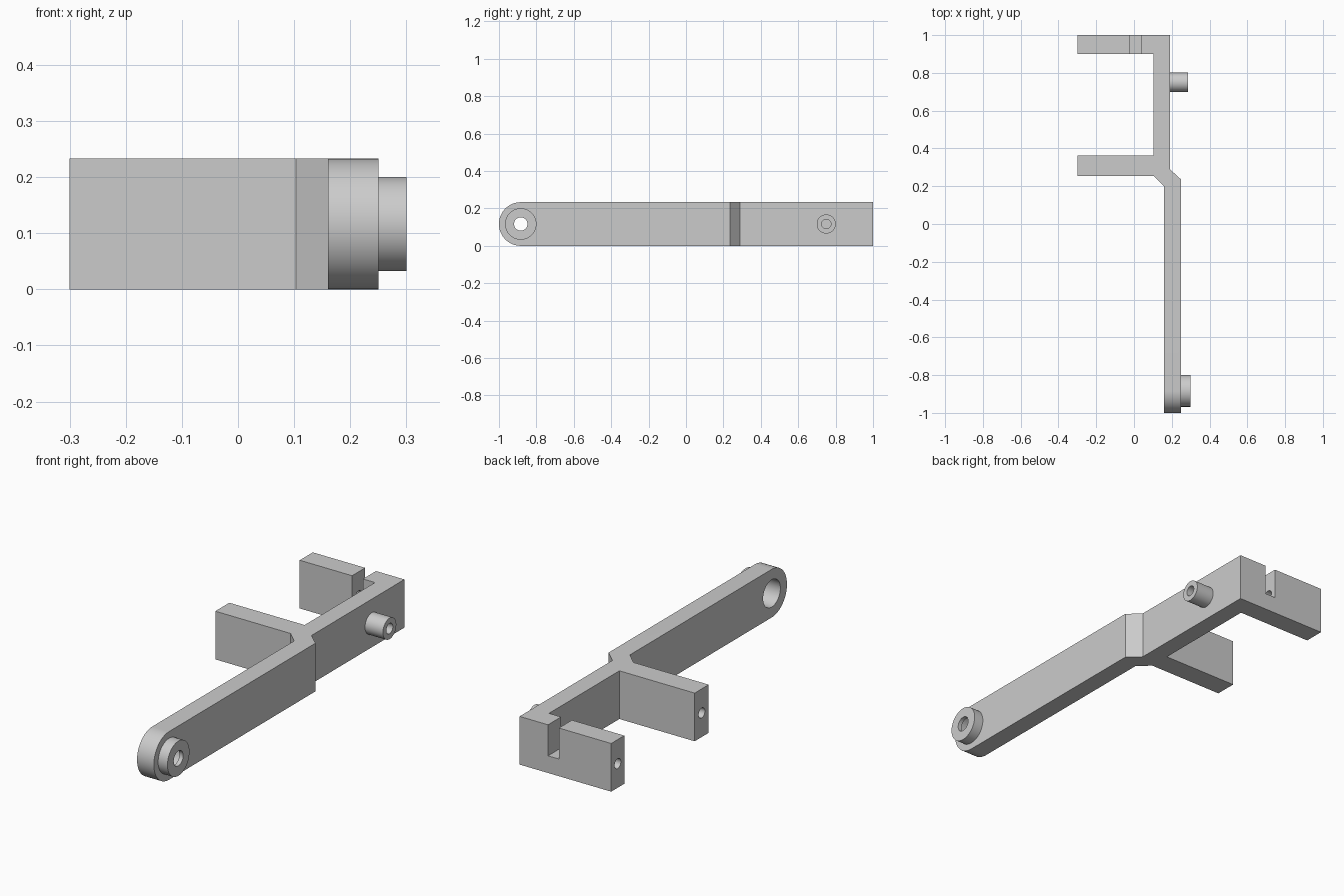
import bpy, bmesh, math
from mathutils import Matrix, Vector

cube = bpy.data.objects.get("Cube")
if cube:
    bpy.data.objects.remove(cube, do_unlink=True)

HEIGHT = 0.233
MID = HEIGHT / 2
END_Y = -1 + MID      # centre of the rounded end
PEG_Y = 0.75

grey = bpy.data.materials.new("light grey")
colour = (0.6, 0.6, 0.6, 1)
grey.diffuse_color = colour
grey.use_nodes = True
grey.node_tree.nodes["Principled BSDF"].inputs["Base Color"].default_value = colour


def make_object(name, bm):
    bmesh.ops.recalc_face_normals(bm, faces=bm.faces[:])
    mesh = bpy.data.meshes.new(name)
    bm.to_mesh(mesh)
    bm.free()
    mesh.materials.append(grey)
    obj = bpy.data.objects.new(name, mesh)
    bpy.context.collection.objects.link(obj)
    return obj


def plate(name, outline):
    """Plan outline raised to the full height."""
    bm = bmesh.new()
    face = bm.faces.new([bm.verts.new((x, y, 0)) for x, y in outline])
    raised = bmesh.ops.extrude_face_region(bm, geom=[face])["geom"]
    verts = [g for g in raised if isinstance(g, bmesh.types.BMVert)]
    bmesh.ops.translate(bm, verts=verts, vec=(0, 0, HEIGHT))
    return make_object(name, bm)


def rod(name, x0, x1, y, radius, sides=64):
    """Cylinder lying along x at mid height."""
    bm = bmesh.new()
    place = Matrix.Translation(((x0 + x1) / 2, y, MID)) @ Matrix.Rotation(math.pi / 2, 4, "Y")
    bmesh.ops.create_cone(bm, cap_ends=True, segments=sides, radius1=radius,
                          radius2=radius, depth=x1 - x0, matrix=place)
    return make_object(name, bm)


def box(name, low, high):
    low, high = Vector(low), Vector(high)
    bm = bmesh.new()
    place = Matrix.Translation((low + high) / 2) @ Matrix.Diagonal((*(high - low), 1))
    bmesh.ops.create_cube(bm, size=1, matrix=place)
    return make_object(name, bm)


def combine(target, tool, operation):
    tool.hide_render = True
    mod = target.modifiers.new(tool.name, "BOOLEAN")
    mod.operation = operation
    mod.solver = "EXACT"
    mod.object = tool
    bpy.context.view_layer.objects.active = target
    bpy.ops.object.modifier_apply(modifier=mod.name)
    bpy.data.objects.remove(tool, do_unlink=True)


# Cranked lever with two side arms
lever = plate("lever_bracket", [
    (-0.3, 1), (0.19, 1), (0.19, 0.29), (0.25, 0.235), (0.25, END_Y),
    (0.16, END_Y), (0.16, 0.2), (0.103, 0.255), (-0.3, 0.255), (-0.3, 0.362),
    (0.103, 0.362), (0.103, 0.9), (-0.3, 0.9)])

# Rounded end, pivot boss and side peg
combine(lever, rod("rounded_end", 0.16, 0.25, END_Y, MID, 96), "UNION")
combine(lever, rod("pivot_boss", 0.2, 0.3, END_Y, 0.084), "UNION")
combine(lever, rod("side_peg", 0.15, 0.286, PEG_Y, 0.051), "UNION")

# Pivot bore, small through hole and peg hole
combine(lever, rod("pivot_bore", 0.1, 0.28, END_Y, 0.066), "DIFFERENCE")
combine(lever, rod("pivot_hole", 0.2, 0.4, END_Y, 0.036), "DIFFERENCE")
combine(lever, rod("peg_hole", 0.19, 0.4, PEG_Y, 0.025, 32), "DIFFERENCE")

# Screw holes in the arm ends
for name, y in (("back_arm_hole", 0.95), ("middle_arm_hole", 0.308)):
    combine(lever, rod(name, -0.4, -0.01, y, 0.024, 32), "DIFFERENCE")

# Slot in the back arm
combine(lever, box("arm_slot", (-0.02, 0.8, 0.083), (0.038, 1.1, 0.4)), "DIFFERENCE")

bpy.ops.object.select_all(action="DESELECT")
lever.select_set(True)
bpy.context.view_layer.objects.active = lever
bpy.ops.object.shade_smooth_by_angle(angle=math.radians(30))
